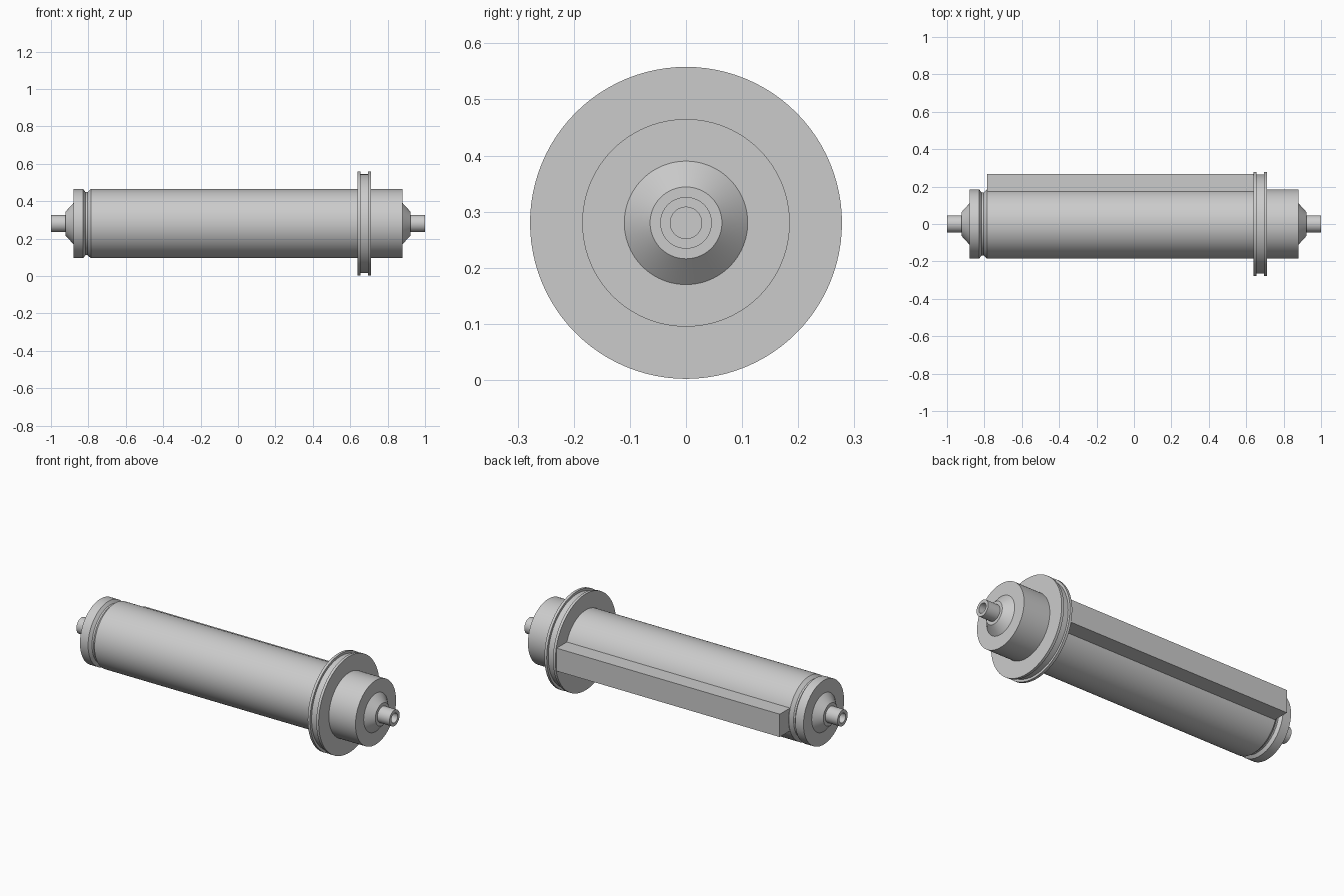
import bpy, bmesh, math
from mathutils import Vector

cube = bpy.data.objects.get("Cube")
if cube:
    bpy.data.objects.remove(cube, do_unlink=True)

AXIS_Z = 0.28      # height of the long axis
RADIUS = 0.185     # barrel radius
SEGMENTS = 96

grey = bpy.data.materials.new("plain_grey")
grey.use_nodes = True
grey.diffuse_color = (0.6, 0.6, 0.6, 1)
bsdf = next(n for n in grey.node_tree.nodes if n.type == "BSDF_PRINCIPLED")
bsdf.inputs["Base Color"].default_value = (0.6, 0.6, 0.6, 1)


def finish(name, bm):
    """Turn a bmesh into a shaded object lying on the long axis."""
    bmesh.ops.recalc_face_normals(bm, faces=bm.faces)
    mesh = bpy.data.meshes.new(name)
    bm.to_mesh(mesh)
    bm.free()
    mesh.materials.append(grey)
    obj = bpy.data.objects.new(name, mesh)
    obj.location.z = AXIS_Z
    bpy.context.collection.objects.link(obj)
    bpy.ops.object.select_all(action="DESELECT")
    obj.select_set(True)
    bpy.context.view_layer.objects.active = obj
    bpy.ops.object.shade_smooth_by_angle(angle=math.radians(25))
    return obj


def lathe(name, profile, side=1):
    """Revolve (x, radius) points around the x axis; side=-1 mirrors in x."""
    bm = bmesh.new()
    verts = [bm.verts.new((side * x, 0, r)) for x, r in profile]
    edges = [bm.edges.new(pair) for pair in zip(verts, verts[1:])]
    bmesh.ops.spin(bm, geom=verts + edges, cent=(0, 0, 0), axis=(1, 0, 0),
                   angle=math.tau, steps=SEGMENTS, use_duplicate=False)
    bmesh.ops.remove_doubles(bm, verts=bm.verts, dist=0.0001)
    return finish(name, bm)


# Long barrel with a chamfered groove near one end
lathe("barrel", [(-0.88, 0), (-0.88, RADIUS), (-0.828, RADIUS), (-0.815, 0.168),
                 (-0.805, 0.168), (-0.787, RADIUS), (0.88, RADIUS), (0.88, 0)])

# Flange with a shallow groove around its rim
lathe("flange", [(0.64, 0.15), (0.64, 0.278), (0.655, 0.278), (0.655, 0.264),
                 (0.695, 0.264), (0.695, 0.278), (0.71, 0.278), (0.71, 0.15)])

# Conical shoulder and hollow stub at each end
for label, side in (("left", 1), ("right", -1)):
    lathe(label + "_nozzle", [(0.87, 0.11), (0.88, 0.11), (0.922, 0.064), (0.922, 0.046),
                              (1.0, 0.046), (1.0, 0.028), (0.925, 0.028), (0.925, 0)], side)

# Square rib along the back, running from the groove to the flange
bm = bmesh.new()
bmesh.ops.create_cube(bm, size=1)
low, high = Vector((-0.785, 0.12, -0.066)), Vector((0.645, 0.266, 0.066))
for v in bm.verts:
    v.co = [a + (c + 0.5) * (b - a) for a, b, c in zip(low, high, v.co)]
finish("back_rib", bm)
